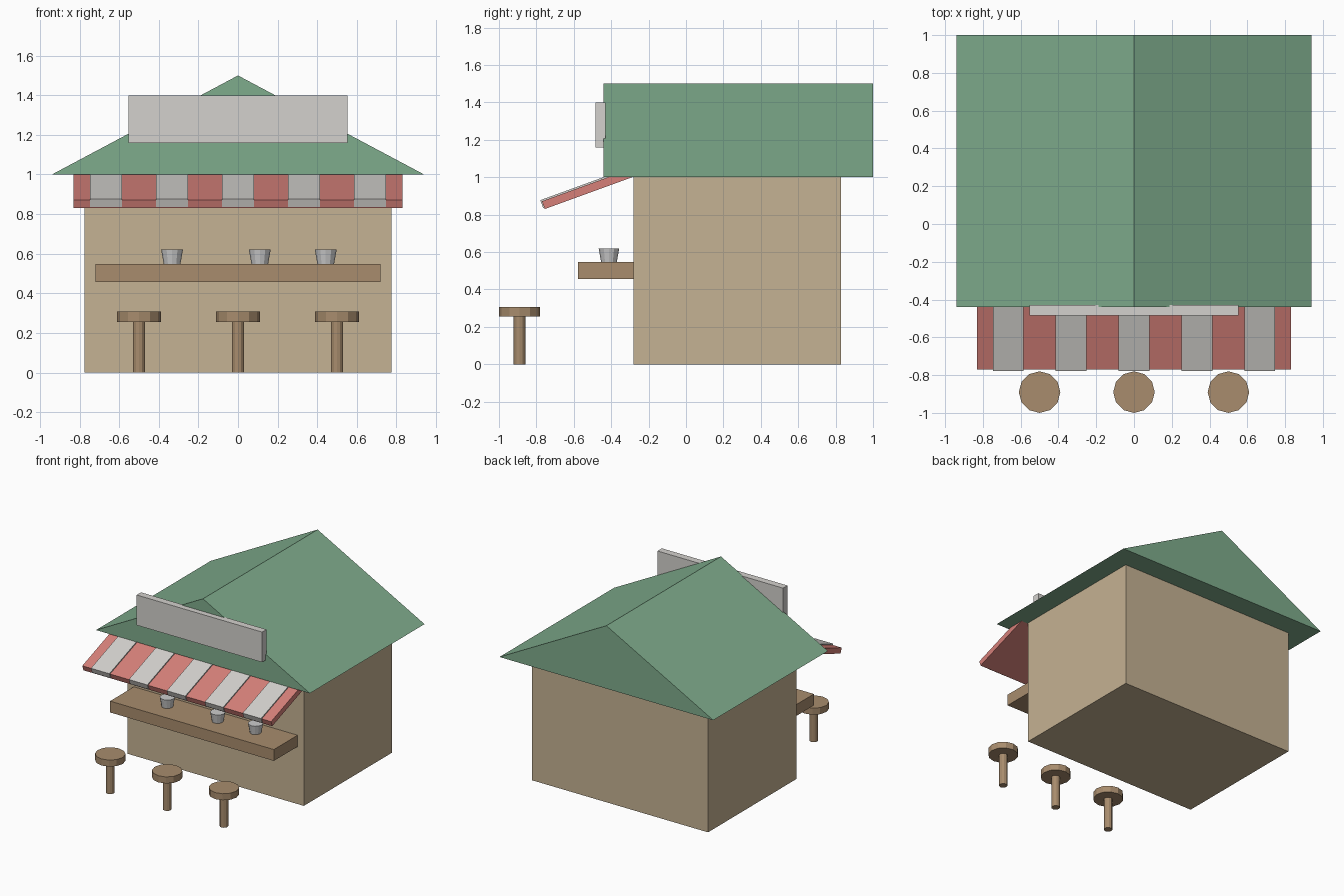
import bpy, bmesh, math
from mathutils import Vector, Matrix

if "Cube" in bpy.data.objects:
    bpy.data.objects.remove(bpy.data.objects["Cube"], do_unlink=True)


def material(name, *rgb):
    """Flat material from 0-255 display values."""
    lin = [((c / 255 + 0.055) / 1.055) ** 2.4 for c in rgb] + [1.0]
    mat = bpy.data.materials.new(name)
    mat.use_nodes = True
    mat.diffuse_color = lin
    bsdf = mat.node_tree.nodes["Principled BSDF"]
    bsdf.inputs["Base Color"].default_value = lin
    bsdf.inputs["Roughness"].default_value = 0.9
    return mat


tan = material("tan wall", 197, 178, 147)
green = material("green roof", 127, 172, 140)
wood = material("brown wood", 168, 140, 109)
white = material("off white", 211, 209, 205)
red = material("awning red", 214, 128, 121)
grey = material("cup grey", 205, 205, 205)


def finish(name, bm, mat):
    bmesh.ops.recalc_face_normals(bm, faces=bm.faces)
    mesh = bpy.data.meshes.new(name)
    bm.to_mesh(mesh)
    bm.free()
    mesh.materials.append(mat)
    obj = bpy.data.objects.new(name, mesh)
    bpy.context.collection.objects.link(obj)
    return obj


def prism(name, mat, points, offset):
    """Closed profile swept along an offset."""
    bm = bmesh.new()
    face = bm.faces.new([bm.verts.new(p) for p in points])
    swept = bmesh.ops.extrude_face_region(bm, geom=[face], use_keep_orig=True)
    verts = [g for g in swept["geom"] if isinstance(g, bmesh.types.BMVert)]
    bmesh.ops.translate(bm, verts=verts, vec=offset)
    return finish(name, bm, mat)


def box(name, mat, x, y, z):
    corners = [(x[0], y[0], z[0]), (x[1], y[0], z[0]), (x[1], y[1], z[0]), (x[0], y[1], z[0])]
    return prism(name, mat, corners, (0, 0, z[1] - z[0]))


def drum(name, mat, x, y, z, r_low, r_top):
    """Twelve-sided cylinder or cone section."""
    bm = bmesh.new()
    bmesh.ops.create_cone(bm, cap_ends=True, segments=12, radius1=r_low, radius2=r_top,
                          depth=z[1] - z[0],
                          matrix=Matrix.Translation((x, y, sum(z) / 2)))
    return finish(name, bm, mat)


def sloped_slab(name, mat, x, width, y, z, length, thick=0.044):
    """Slab rising backwards from its lower front edge."""
    tilt = math.radians(20)
    along = Vector((0, math.cos(tilt), math.sin(tilt))) * length
    up = Vector((0, -math.sin(tilt), math.cos(tilt))) * thick
    start = Vector((x - width / 2, y, z))
    return prism(name, mat, [start, start + along, start + along + up, start + up], (width, 0, 0))


# Building and gable roof
box("stall_body", tan, (-0.775, 0.775), (-0.28, 0.83), (0, 1.0))
prism("gable_roof", green, [(-0.94, -0.44, 1.0), (0.94, -0.44, 1.0), (0, -0.44, 1.5)], (0, 1.44, 0))

# Blank sign board on the front gable
box("sign_board", white, (-0.552, 0.552), (-0.485, -0.43), (1.16, 1.4))

# Striped awning
sloped_slab("awning", red, 0, 1.66, -0.755, 0.83, 0.53)
for i in range(-2, 3):
    sloped_slab("awning_stripe", white, i / 3, 0.162, -0.764, 0.836, 0.53)

# Counter with cups
box("counter", wood, (-0.72, 0.72), (-0.578, -0.27), (0.457, 0.547))
for x in (-0.333, 0.11, 0.443):
    drum("cup", grey, x, -0.412, (0.547, 0.62), 0.042, 0.055)

# Stools
for x in (-0.5, 0, 0.5):
    drum("stool_leg", wood, x, -0.89, (0, 0.257), 0.031, 0.031)
    drum("stool_seat", wood, x, -0.89, (0.255, 0.307), 0.11, 0.11)
